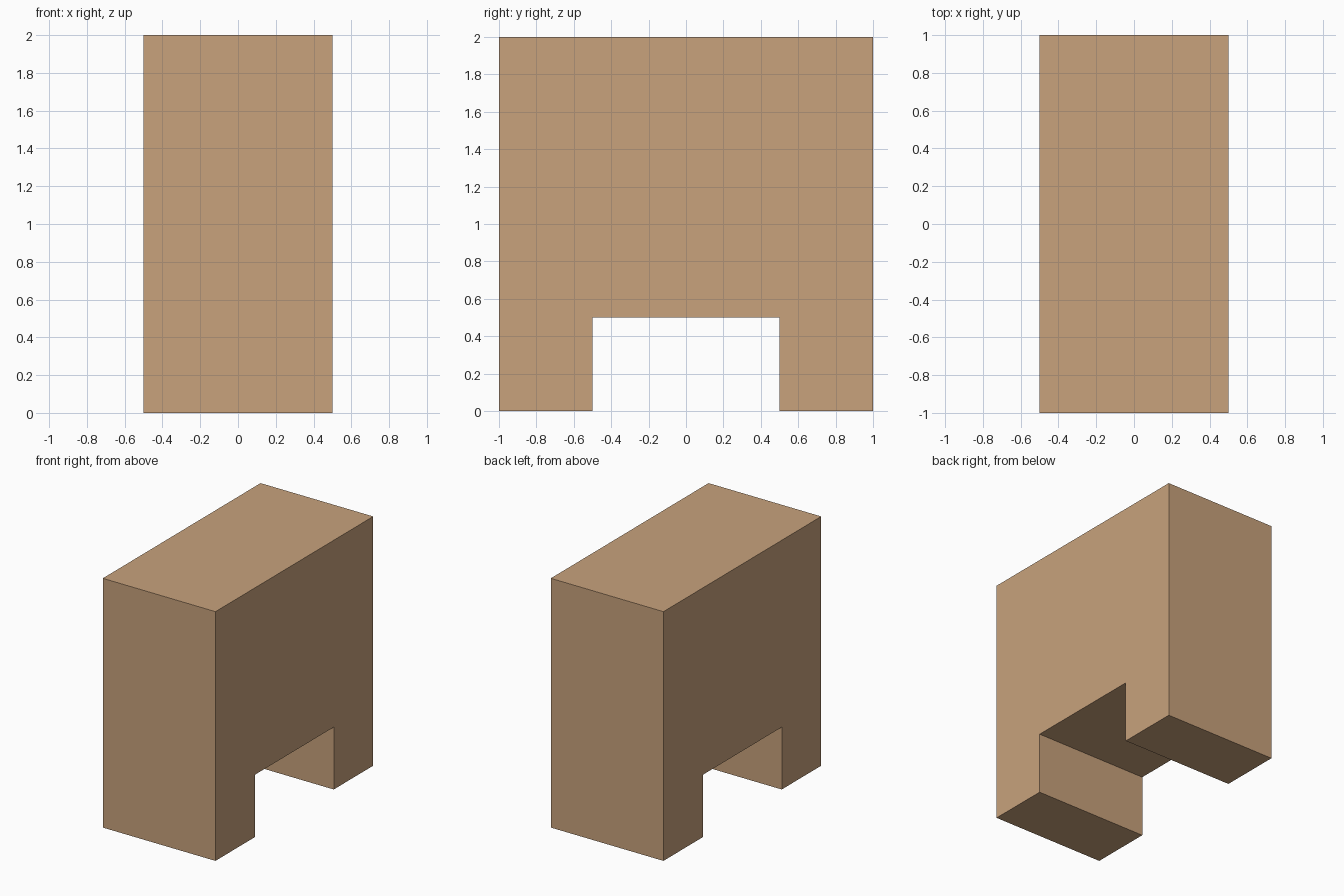
import bpy, bmesh

if "Cube" in bpy.data.objects:
    bpy.data.objects.remove(bpy.data.objects["Cube"])

# Single flat tan colour
tan = bpy.data.materials.new("tan")
tan.diffuse_color = (0.578, 0.361, 0.202, 1)
tan.use_nodes = True
tan.node_tree.nodes["Principled BSDF"].inputs["Base Color"].default_value = tan.diffuse_color

# Side profile (y, z): a block with a square notch through its base
half = [(0.5, 0.5), (0.5, 0), (1, 0), (1, 2)]
profile = half + [(-y, z) for y, z in reversed(half)]

# Extrude the profile across the width
bm = bmesh.new()
face = bm.faces.new([bm.verts.new((-0.5, y, z)) for y, z in profile])
ext = bmesh.ops.extrude_face_region(bm, geom=[face], use_keep_orig=True)
verts = [v for v in ext["geom"] if isinstance(v, bmesh.types.BMVert)]
bmesh.ops.translate(bm, verts=verts, vec=(1, 0, 0))
bmesh.ops.recalc_face_normals(bm, faces=bm.faces[:])

mesh = bpy.data.meshes.new("notched_block")
bm.to_mesh(mesh)
bm.free()
mesh.materials.append(tan)
bpy.context.collection.objects.link(bpy.data.objects.new("notched_block", mesh))
